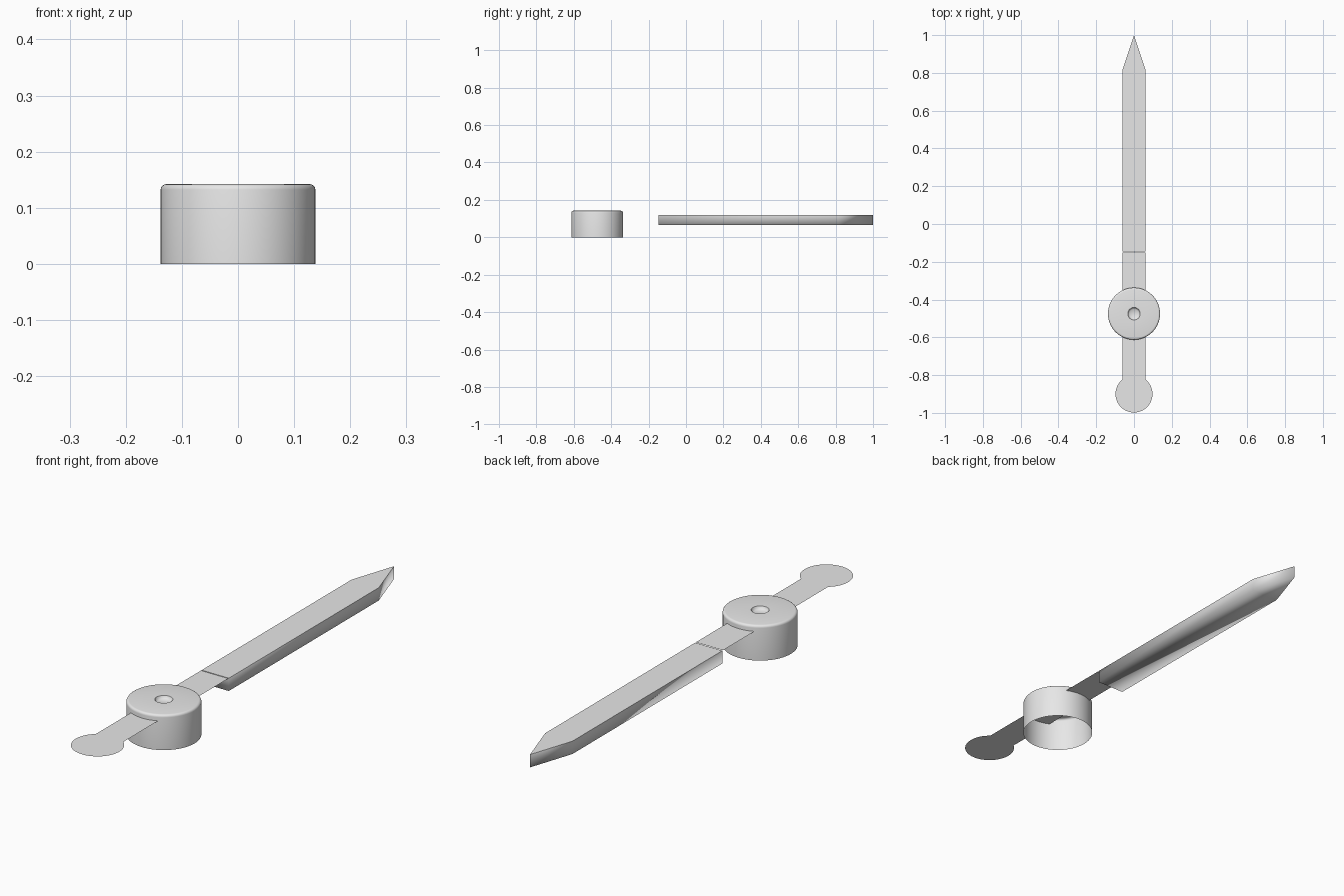
import bpy
import bmesh
import math

default_cube = bpy.data.objects.get("Cube")
if default_cube:
    bpy.data.objects.remove(default_cube, do_unlink=True)

HALF_WIDTH = 0.061
TOP = 0.118
BOTTOM = 0.066
HUB_Y = -0.475

grey = bpy.data.materials.new("light_grey")
grey.use_nodes = True
grey.diffuse_color = (0.8, 0.8, 0.8, 1)
grey.node_tree.nodes["Principled BSDF"].inputs["Base Color"].default_value = (0.8, 0.8, 0.8, 1)


def finish(name, bm):
    """Turn a bmesh into a named grey object."""
    mesh = bpy.data.meshes.new(name)
    bm.to_mesh(mesh)
    bm.free()
    mesh.materials.append(grey)
    obj = bpy.data.objects.new(name, mesh)
    bpy.context.collection.objects.link(obj)
    return obj


def outline(bm, points, z):
    """Fill a flat outline at height z, facing up."""
    face = bm.faces.new([bm.verts.new((x, y, z)) for x, y in points])
    face.normal_update()
    if face.normal.z < 0:
        face.normal_flip()
    return face


# Pointed blade: solid bar with a crisp top and softly shaded sides
bm = bmesh.new()
blade = [(-HALF_WIDTH, -0.146), (HALF_WIDTH, -0.146), (HALF_WIDTH, 0.815),
         (0, 1), (-HALF_WIDTH, 0.815)]
top = outline(bm, blade, TOP)
bottom = outline(bm, blade, BOTTOM)
bottom.normal_flip()
bmesh.ops.bridge_loops(bm, edges=list(top.edges) + list(bottom.edges))
bmesh.ops.recalc_face_normals(bm, faces=bm.faces)
for face in bm.faces:
    face.smooth = True
for edge in top.edges:
    edge.smooth = False
finish("pointed_blade", bm)

# Thin tail: flat strip ending in a round counterweight
bm = bmesh.new()
radius, centre = 0.098, -0.9
start = math.asin(HALF_WIDTH / radius)
steps = 40
tail = [(HALF_WIDTH, -0.15)]
for i in range(steps + 1):
    angle = start + (2 * math.pi - 2 * start) * i / steps
    tail.append((radius * math.sin(angle), centre + radius * math.cos(angle)))
tail.append((-HALF_WIDTH, -0.15))
outline(bm, tail, TOP)
finish("tail_strip", bm)

# Hub: open-bottomed cap with a rounded rim and a small central dimple
bm = bmesh.new()
profile = [(0, 0.13), (0.024, 0.13), (0.03, 0.135), (0.033, 0.142), (0.128, 0.142)]
for i in range(1, 5):
    a = math.radians(90 - 22.5 * i)
    profile.append((0.128 + 0.01 * math.cos(a), 0.132 + 0.01 * math.sin(a)))
profile.append((0.138, 0))
verts = [bm.verts.new((r, HUB_Y, z)) for r, z in profile]
edges = [bm.edges.new(pair) for pair in zip(verts, verts[1:])]
bmesh.ops.spin(bm, geom=verts + edges, cent=(0, HUB_Y, 0), axis=(0, 0, 1),
               angle=2 * math.pi, steps=64)
bmesh.ops.remove_doubles(bm, verts=bm.verts, dist=0.0001)
bmesh.ops.recalc_face_normals(bm, faces=bm.faces)
if sum(f.normal.z * f.calc_area() for f in bm.faces) < 0:
    bmesh.ops.reverse_faces(bm, faces=bm.faces)
hub = finish("hub_cap", bm)
bpy.ops.object.select_all(action="DESELECT")
hub.select_set(True)
bpy.context.view_layer.objects.active = hub
bpy.ops.object.shade_smooth_by_angle(angle=math.radians(40))
